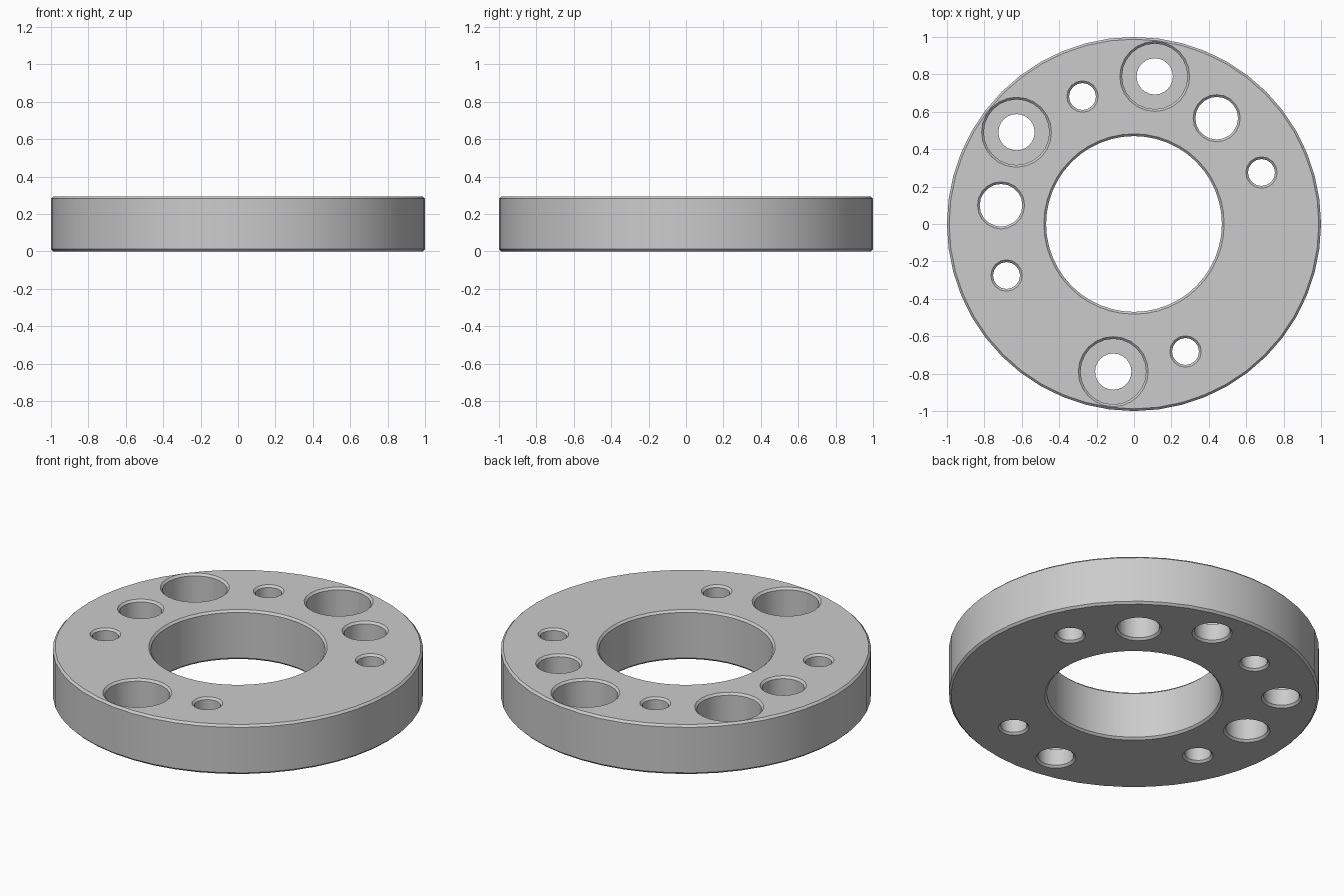
import bpy, bmesh
from math import cos, sin, pi, radians

H = 0.295   # plate thickness
C = 0.012   # edge chamfer
E = 0.02    # cutter overshoot

if "Cube" in bpy.data.objects:
    bpy.data.objects.remove(bpy.data.objects["Cube"], do_unlink=True)

grey = bpy.data.materials.new("machined grey")
grey.use_nodes = True
grey.diffuse_color = (0.6, 0.6, 0.6, 1)
grey.node_tree.nodes["Principled BSDF"].inputs["Base Color"].default_value = grey.diffuse_color


def lathe(name, profile, sides, closed=False, x=0, y=0):
    """Turn an (r, z) profile about a vertical axis; open profiles get end caps."""
    bm = bmesh.new()
    rings = [[bm.verts.new((x + r * cos(2 * pi * i / sides), y + r * sin(2 * pi * i / sides), z))
              for i in range(sides)] for r, z in profile]
    pairs = list(zip(rings, rings[1:]))
    if closed:
        pairs.append((rings[-1], rings[0]))
    else:
        bm.faces.new(rings[0])
        bm.faces.new(rings[-1])
    for a, b in pairs:
        for i in range(sides):
            j = (i + 1) % sides
            bm.faces.new((a[i], a[j], b[j], b[i]))
    bmesh.ops.recalc_face_normals(bm, faces=bm.faces)
    mesh = bpy.data.meshes.new(name)
    bm.to_mesh(mesh)
    bm.free()
    mesh.materials.append(grey)
    obj = bpy.data.objects.new(name, mesh)
    bpy.context.collection.objects.link(obj)
    return obj


def hole_cutter(name, radius, orbit, angle, sides, bore=None, floor=0.11):
    """Chamfered through hole, with an optional wider counterbore from the top."""
    top = bore or radius
    profile = [(radius + C + E, -E), (radius, C)]
    if bore:
        profile += [(radius, floor), (bore, floor)]
    profile += [(top, H - C), (top + C + E, H + E)]
    a = radians(angle)
    cutter = lathe(name, profile, sides, x=orbit * cos(a), y=orbit * sin(a))
    cutter.hide_render = True
    return cutter


# Ring plate with chamfered rim and centre hole
inner, outer = 0.47, 1.0
plate = lathe("ring_plate", [
    (inner, C), (inner + C, 0), (outer - C, 0), (outer, C),
    (outer, H - C), (outer - C, H), (inner + C, H), (inner, H - C)], 48, closed=True)

# Three kinds of holes around the ring
cutters = [hole_cutter("counterbore_cutter", 0.097, 0.797, a, 24, bore=0.175) for a in (82, 142, 262)]
cutters += [hole_cutter("medium_hole_cutter", 0.114, 0.718, a, 20) for a in (52, 172)]
cutters += [hole_cutter("small_hole_cutter", 0.072, 0.735, a, 16) for a in (22, 112, 202, 292)]

bpy.ops.object.select_all(action='DESELECT')
bpy.context.view_layer.objects.active = plate
plate.select_set(True)
for cutter in cutters:
    cut = plate.modifiers.new("hole", 'BOOLEAN')
    cut.operation = 'DIFFERENCE'
    cut.solver = 'EXACT'
    cut.object = cutter
    bpy.ops.object.modifier_apply(modifier=cut.name)
    bpy.data.objects.remove(cutter, do_unlink=True)

bpy.ops.object.shade_smooth_by_angle(angle=radians(30))
